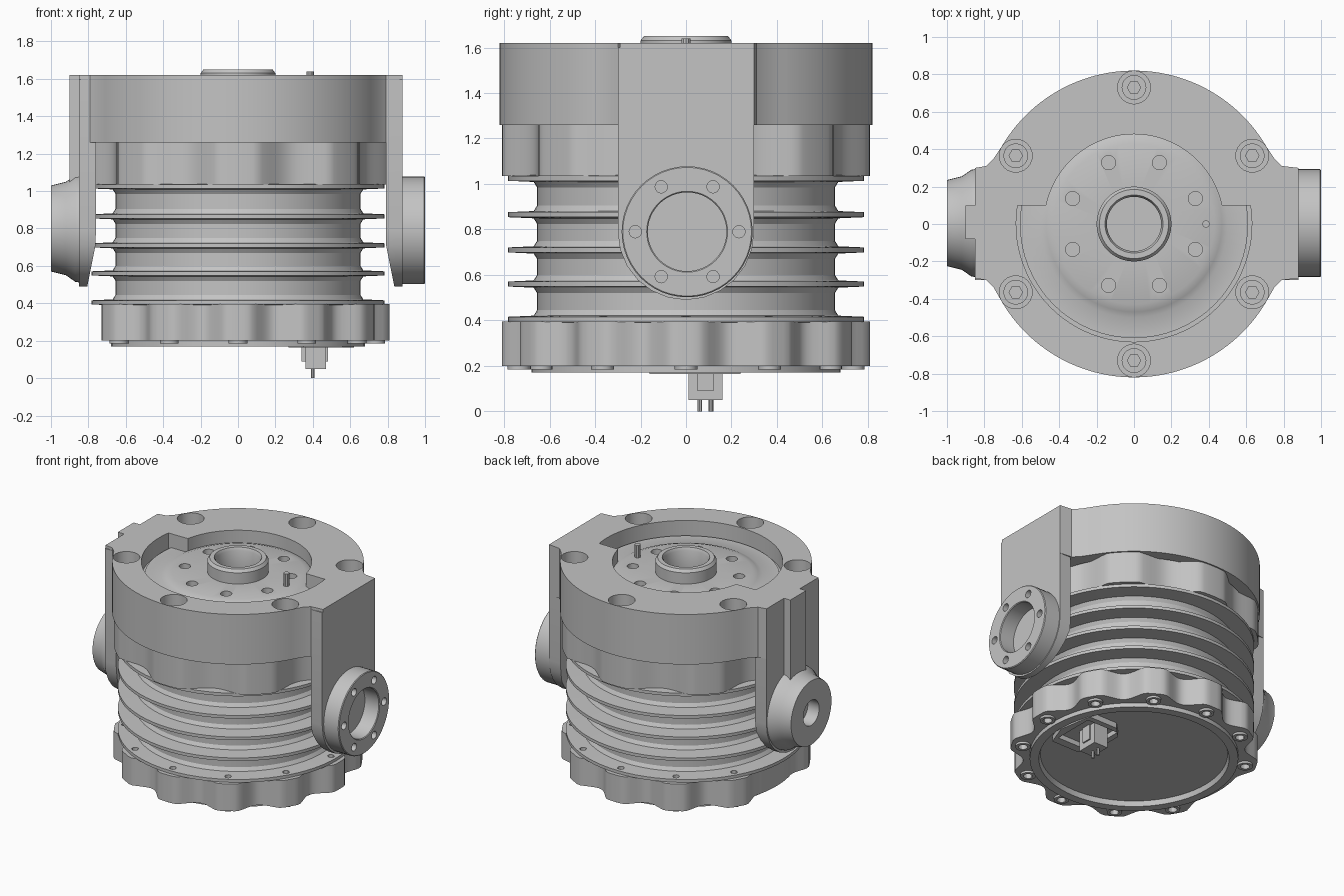
import bpy, bmesh
from math import sin, cos, pi, radians
from mathutils import Vector

cube = bpy.data.objects.get("Cube")
if cube:
    bpy.data.objects.remove(cube, do_unlink=True)

metal = bpy.data.materials.new("cast_grey_metal")
metal.use_nodes = True
GREY = (0.55, 0.55, 0.55, 1)
metal.diffuse_color = GREY
metal.node_tree.nodes["Principled BSDF"].inputs["Base Color"].default_value = GREY


def finish(name, bm, axis, at):
    """Turn a bmesh built along z into an object along the wanted axis."""
    bmesh.ops.remove_doubles(bm, verts=bm.verts, dist=1e-5)
    bmesh.ops.recalc_face_normals(bm, faces=bm.faces)
    for v in bm.verts:
        x, y, z = v.co
        v.co = Vector((z, x, y) if axis == "x" else (x, y, z)) + Vector(at)
    mesh = bpy.data.meshes.new(name)
    bm.to_mesh(mesh)
    bm.free()
    mesh.materials.append(metal)
    ob = bpy.data.objects.new(name, mesh)
    bpy.context.collection.objects.link(ob)
    return ob


def prism(name, pts, lo, hi, axis="z", at=(0, 0, 0)):
    bm = bmesh.new()
    low = [bm.verts.new((u, v, lo)) for u, v in pts]
    top = [bm.verts.new((u, v, hi)) for u, v in pts]
    bm.faces.new(low[::-1])
    bm.faces.new(top)
    for i in range(len(pts)):
        j = (i + 1) % len(pts)
        bm.faces.new((low[i], low[j], top[j], top[i]))
    return finish(name, bm, axis, at)


def lathe(name, profile, axis="z", at=(0, 0, 0), n=64):
    bm = bmesh.new()
    rings = []
    for r, z in profile:
        if r == 0:
            rings.append([bm.verts.new((0, 0, z))] * n)
        else:
            rings.append([bm.verts.new((r * cos(2 * pi * i / n), r * sin(2 * pi * i / n), z))
                          for i in range(n)])
    for a, b in zip(rings, rings[1:]):
        for i in range(n):
            j = (i + 1) % n
            bm.faces.new(list(dict.fromkeys((a[i], a[j], b[j], b[i]))))
    return finish(name, bm, axis, at)


def arc(r, a0, a1, n, cx=0, cy=0):
    return [(cx + r * cos(radians(a0 + (a1 - a0) * i / n)),
             cy + r * sin(radians(a0 + (a1 - a0) * i / n))) for i in range(n + 1)]


def cylinder(name, r, lo, hi, axis="z", at=(0, 0, 0), n=24):
    return prism(name, arc(r, 0, 360, n)[:-1], lo, hi, axis, at)


def around(r, angles):
    return [(r * cos(radians(a)), r * sin(radians(a)), 0) for a in angles]


def combine(ob, tool, op="DIFFERENCE"):
    mod = ob.modifiers.new("shape", "BOOLEAN")
    mod.operation, mod.solver, mod.object = op, "EXACT", tool
    bpy.context.view_layer.objects.active = ob
    bpy.ops.object.modifier_apply(modifier=mod.name)
    bpy.data.objects.remove(tool, do_unlink=True)


def box(name, x, y, z):
    return prism(name, [(x[0], y[0]), (x[1], y[0]), (x[1], y[1]), (x[0], y[1])], *z)


def lobed(base, rise, wave, n=192):
    pts = []
    for i in range(n):
        a = 2 * pi * i / n
        r = base + rise * min(1, max(0, 0.65 + 0.65 * wave(a)))
        pts.append((r * cos(a), r * sin(a)))
    return pts


# Finned cylinder body, open at the bottom
profile = [(0, 0.205), (0.61, 0.205), (0.62, 0.17), (0.68, 0.17), (0.68, 0.37)]
for z in (0.405, 0.56, 0.71, 0.865, 1.025):
    profile += [(0.655, z - 0.04), (0.67, z - 0.016), (0.783, z - 0.011),
                (0.783, z + 0.011), (0.67, z + 0.016), (0.655, z + 0.04)]
body = lathe("finned_cylinder", profile + [(0.655, 1.4), (0, 1.4)], n=72)
bolt_angles = [a for a in range(0, 360, 30) if a != 180]
for p in around(0.74, bolt_angles):
    combine(body, cylinder("cut", 0.022, 0.3, 0.45, at=p, n=12))

# Scalloped flanges below and above the fins
bottom = prism("bottom_flange", lobed(0.725, 0.085,
               lambda a: cos(12 * a) if abs(a - pi) > pi / 12 else -1), 0.2, 0.395)
combine(bottom, cylinder("cut", 0.65, 0.1, 0.5, n=72))
for p in around(0.735, bolt_angles):
    combine(bottom, cylinder("boss", 0.05, 0.185, 0.3, at=p, n=16), "UNION")
for p in around(0.735, bolt_angles):
    combine(bottom, cylinder("cut", 0.03, 0.1, 0.25, at=p, n=12))
upper = prism("upper_flange", lobed(0.725, 0.085, lambda a: cos(8 * a)), 1.035, 1.3)

# Top housing with side shoulders, stepped recess and hollow underside
outline = arc(0.82, 30, 150, 48)
outline += [(-0.75, 0.35), (-0.79, 0.31), (-0.85, 0.3), (-0.85, -0.29), (-0.79, -0.3), (-0.75, -0.34)]
outline += arc(0.82, 210, 330, 48)
outline += [(0.75, -0.34), (0.79, -0.3), (0.88, -0.29), (0.88, 0.3), (0.79, 0.31), (0.75, 0.35)]
housing = prism("top_housing", outline, 1.26, 1.62)
recess = arc(0.48, 12, 168, 40) + arc(0.63, 171, 369, 48)
combine(housing, prism("cut", recess, 1.5, 1.8))
combine(housing, cylinder("cut", 0.74, 1.1, 1.42, n=72))
for p in around(0.73, range(30, 390, 60)):
    combine(housing, cylinder("cut", 0.088, 1.46, 1.8, at=p))
    screw = cylinder("cap_screw", 0.066, 1.45, 1.52, at=p, n=20)
    combine(screw, cylinder("cut", 0.036, 1.48, 1.7, at=p, n=6))

# Round cover with a hub inside the recess
cover = lathe("bearing_cover", [(0, 1.46), (0.61, 1.46), (0.61, 1.52), (0.5, 1.52), (0.47, 1.535),
              (0.43, 1.55), (0.2, 1.55), (0.2, 1.63), (0.185, 1.65), (0.155, 1.65),
              (0.145, 1.63), (0.145, 1.505), (0, 1.505)])
for p in around(0.355, [22.5 + 45 * k for k in range(8)]):
    combine(cover, cylinder("cut", 0.038, 1.51, 1.7, at=p, n=16))
cylinder("locating_pin", 0.02, 1.5, 1.64, at=(0.385, 0, 0), n=10)

# Side arms hanging from the housing, tapered on the inside at the foot
arm_shape = arc(0.3, 180, 360, 12, 0, 0.79) + [(0.3, 1.6), (-0.3, 1.6)]
for name, inner, outer in (("port_arm", 0.79, 0.88), ("inlet_arm", -0.76, -0.85)):
    arm = prism(name, arm_shape, min(inner, outer), max(inner, outer), "x")
    for v in arm.data.vertices:
        if abs(v.co.x - inner) < 0.01 and v.co.z < 0.72:
            v.co.x += (0.72 - v.co.z) * 0.2 * (1 if inner > 0 else -1)
box("arm_ridge", (-0.9, -0.84), (-0.08, 0.1), (0.8, 1.62))

# Bolted port flange on one arm
port_at = (0, 0.005, 0.79)
port = lathe("port_flange", [(0, 0.84), (0.288, 0.84), (0.288, 0.995), (0.283, 1.0), (0.178, 1.0),
             (0.173, 0.995), (0.173, 0.885), (0, 0.885)], "x", port_at, 48)
for u, v, w in around(0.228, range(0, 360, 60)):
    combine(port, cylinder("cut", 0.027, 0.93, 1.1, "x", (0, u + 0.005, v + 0.79), 16))

# Tapered inlet boss on the other arm
lathe("inlet_boss", [(0, -0.91), (0.09, -0.91), (0.09, -1.0), (0.23, -1.0), (0.25, -0.92),
      (0.285, -0.87), (0.29, -0.84), (0, -0.84)], "x", (0, 0.005, 0.8), 48)

# Terminal plate with a pocket, and the connector under the body
plate = prism("terminal_plate", [(0.27, -0.08), (0.35, -0.16), (0.56, -0.16), (0.62, 0.0),
              (0.58, 0.24), (0.35, 0.24), (0.27, 0.16)], 0.165, 0.26)
combine(plate, box("cut", (0.31, 0.56), (-0.1, 0.2), (0.1, 0.2)))
box("connector_block", (0.36, 0.47), (0.01, 0.16), (0.05, 0.22))
box("connector_rib", (0.34, 0.48), (0.05, 0.12), (0.09, 0.22))
for y in (0.06, 0.11):
    cylinder("connector_pin", 0.01, 0.0, 0.08, at=(0.4, y, 0), n=8)

# Smooth curved walls while keeping edges crisp
for ob in bpy.context.scene.objects:
    if ob.type == "MESH" and metal.name in ob.data.materials:
        bpy.ops.object.select_all(action="DESELECT")
        ob.select_set(True)
        bpy.context.view_layer.objects.active = ob
        bpy.ops.object.shade_smooth_by_angle(angle=radians(30))
